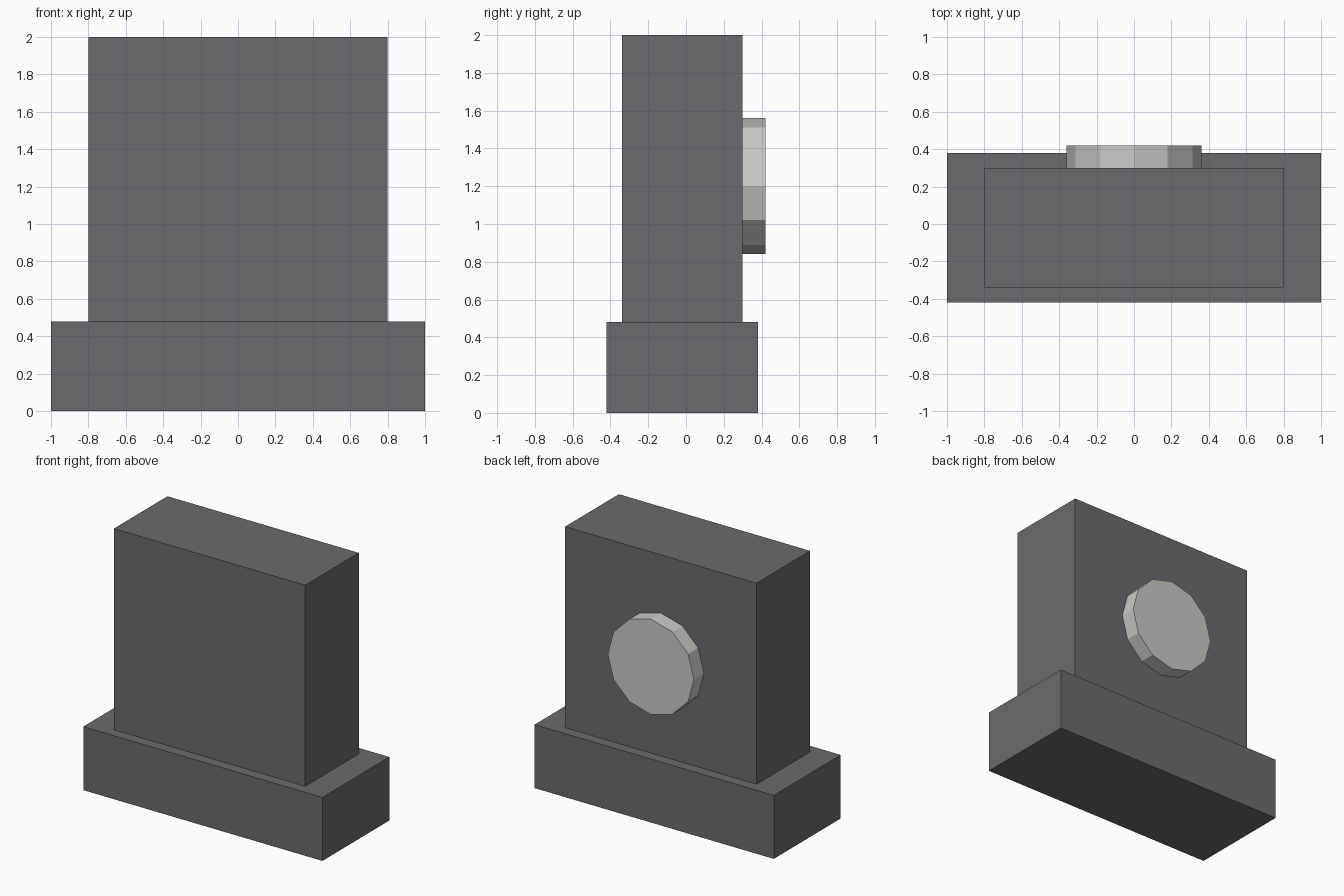
import bpy
import math

cube = bpy.data.objects.get("Cube")
if cube:
    bpy.data.objects.remove(cube, do_unlink=True)


def material(name, rgb):
    m = bpy.data.materials.new(name)
    m.use_nodes = True
    m.diffuse_color = (*rgb, 1)
    m.node_tree.nodes["Principled BSDF"].inputs["Base Color"].default_value = (*rgb, 1)
    return m


def finish(name, mat):
    ob = bpy.context.object
    ob.name = ob.data.name = name
    bpy.ops.object.transform_apply(location=False, rotation=True, scale=True)
    ob.data.materials.append(mat)
    return ob


def box(name, mat, low, high):
    centre = [(a + b) / 2 for a, b in zip(low, high)]
    bpy.ops.mesh.primitive_cube_add(size=1, location=centre)
    bpy.context.object.scale = [b - a for a, b in zip(low, high)]
    return finish(name, mat)


dark_grey = material("dark grey", (0.145, 0.147, 0.155))
pale_stone = material("pale stone", (0.60, 0.59, 0.55))

# Wide foot and upright slab
box("base", dark_grey, (-1, -0.42, 0), (1, 0.38, 0.48))
box("slab", dark_grey, (-0.8, -0.34, 0.48), (0.8, 0.30, 2))

# Twelve-sided disc on the back, with corners at top and sides
bpy.ops.mesh.primitive_cylinder_add(vertices=12, radius=0.36, depth=0.12,
                                    location=(0, 0.36, 1.2),
                                    rotation=(math.pi / 2, 0, 0))
finish("back_disc", pale_stone)
